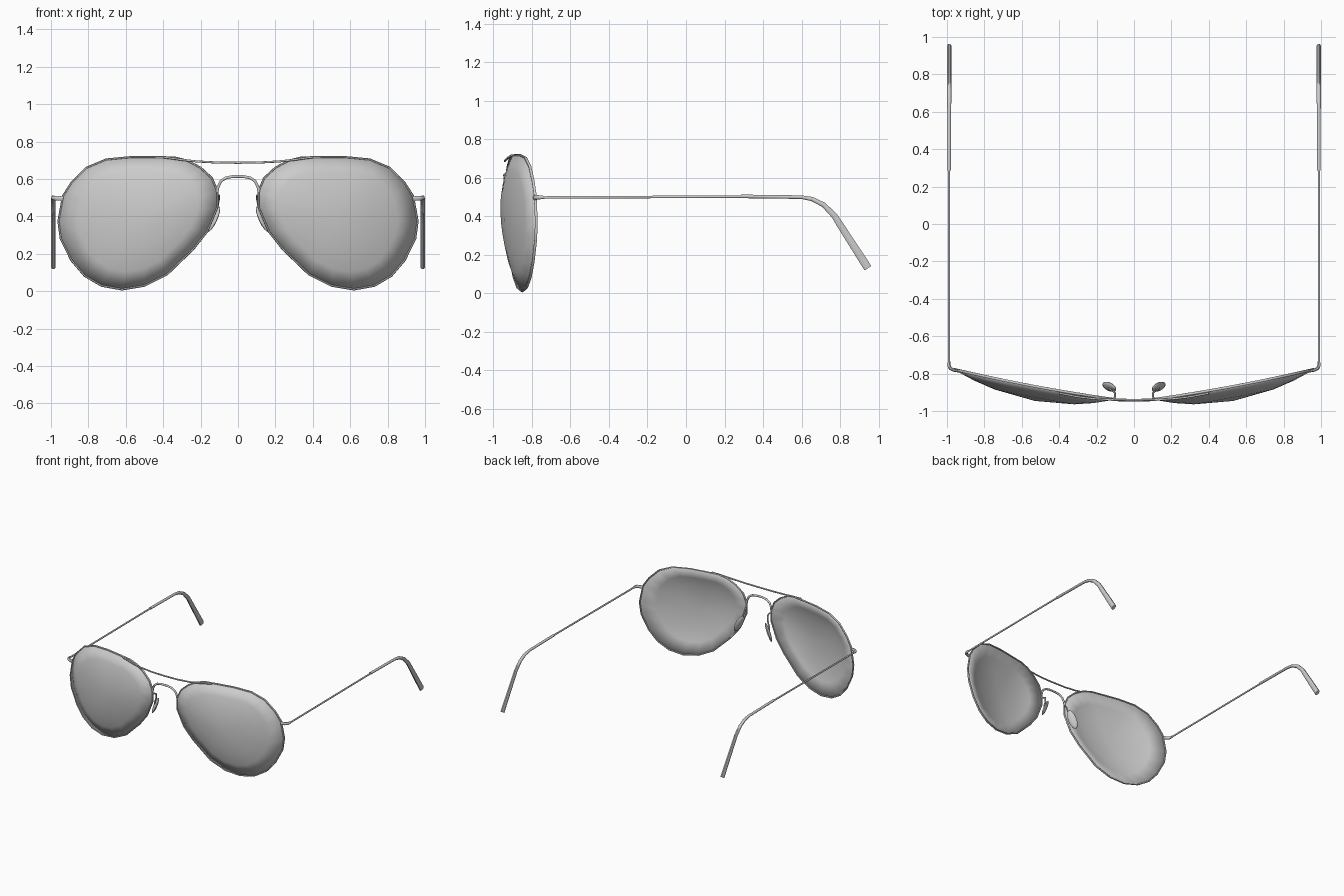
import bpy, bmesh, math
from mathutils import Vector, Matrix

if "Cube" in bpy.data.objects:
    bpy.data.objects.remove(bpy.data.objects["Cube"])


def finish(name, bm, mirror=True, angle=50):
    bmesh.ops.recalc_face_normals(bm, faces=bm.faces[:])
    me = bpy.data.meshes.new(name)
    bm.to_mesh(me)
    bm.free()
    ob = bpy.data.objects.new(name, me)
    bpy.context.collection.objects.link(ob)
    bpy.ops.object.select_all(action='DESELECT')
    ob.select_set(True)
    bpy.context.view_layer.objects.active = ob
    bpy.ops.object.shade_smooth_by_angle(angle=math.radians(angle))
    if mirror:
        ob.modifiers.new("mirror", 'MIRROR').use_mirror_merge = False
    return ob


def sweep(name, pts, sizes, ref, sides=8, closed=False, mirror=True):
    """Sweep an oval along pts; sizes are (half along ref, half across)."""
    pts = [Vector(p) for p in pts]
    n = len(pts)
    if isinstance(sizes, tuple):
        sizes = [sizes] * n
    bm, rings = bmesh.new(), []
    for i, p in enumerate(pts):
        a = pts[(i - 1) % n] if closed or i else p
        b = pts[(i + 1) % n] if closed or i < n - 1 else p
        t = ((p - a).normalized() + (b - p).normalized()).normalized()
        across = t.cross(Vector(ref)).normalized()
        up = across.cross(t)
        w, h = sizes[i]
        ring = []
        for k in range(sides):
            f = 2 * math.pi * (k + .5) / sides
            ring.append(bm.verts.new(p + up * w * math.cos(f) + across * h * math.sin(f)))
        rings.append(ring)
    for i in range(n if closed else n - 1):
        r, s = rings[i], rings[(i + 1) % n]
        for k in range(sides):
            m = (k + 1) % sides
            bm.faces.new((r[k], r[m], s[m], s[k]))
    if not closed:
        bm.faces.new(rings[0])
        bm.faces.new(rings[-1])
    return finish(name, bm, mirror)


def both(half):
    """Complete a path that ends on the centre plane."""
    return half + [(-x, y, z) for x, y, z in reversed(half[:-1])]


# Teardrop outline and the wrap of the front
outline = [(.34, .715), (.46, .717), (.57, .717), (.705, .704), (.81, .66), (.89, .58),
           (.935, .51), (.96, .375), (.947, .28), (.89, .165), (.82, .083), (.73, .03),
           (.62, .01), (.50, .03), (.38, .09), (.24, .225), (.165, .32), (.11, .45),
           (.11, .535), (.14, .605), (.20, .66), (.27, .698)]


def wrap(x):
    return -.952 + .13 * x + .054 * x * x


# Lenses: domed fans of rings
bm = bmesh.new()
cx, cz, bulge = .53, .39, .075
rings = []
for r in (1, .75, .5):
    ring = []
    for x, z in outline:
        px, pz = cx + (x - cx) * r, cz + (z - cz) * r
        ring.append(bm.verts.new((px, wrap(px) - bulge * (1 - r * r), pz)))
    rings.append(ring)
centre = bm.verts.new((cx, wrap(cx) - bulge, cz))
n = len(outline)
for i in range(n):
    j = (i + 1) % n
    for a, b in zip(rings, rings[1:]):
        bm.faces.new((a[i], a[j], b[j], b[i]))
    bm.faces.new((rings[-1][i], rings[-1][j], centre))
lens = finish("lenses", bm)
sol = lens.modifiers.new("thickness", 'SOLIDIFY')
sol.thickness, sol.offset = .006, 0

# Wire rims
sweep("rims", [(x, wrap(x), z) for x, z in outline], (.008, .006), (0, 1, 0), 6, True)

# Brow bar and nose bridge
sweep("brow_bar", both([(.40, -.905, .717), (.30, -.924, .703), (.22, -.934, .694),
                        (.11, -.94, .688), (0, -.941, .687)]),
      (.006, .006), (0, 1, 0), mirror=False)
sweep("bridge", both([(.112, -.937, .53), (.106, -.938, .56), (.092, -.94, .588),
                      (.065, -.941, .606), (.03, -.942, .613), (0, -.942, .614)]),
      (.008, .008), (0, 1, 0), mirror=False)

# Nose pads and their arms
bm = bmesh.new()
bmesh.ops.create_uvsphere(bm, u_segments=12, v_segments=8, radius=1)
long_axis = Vector((.42, .05, -.9)).normalized()
flat = Vector((-.75, .55, -.32))
flat = (flat - long_axis * flat.dot(long_axis)).normalized()
wide = long_axis.cross(flat)
rot = Matrix((wide, flat, long_axis)).transposed().to_4x4()
bmesh.ops.transform(bm, verts=bm.verts[:], matrix=Matrix.Translation((.132, -.87, .385))
                    @ rot @ Matrix.Diagonal((.032, .013, .075, 1)))
finish("nose_pads", bm)
sweep("pad_arms", [(.112, -.938, .51), (.102, -.925, .512), (.101, -.905, .50),
                   (.108, -.895, .46), (.125, -.888, .42), (.135, -.875, .395)],
      (.006, .006), (1, 0, 0), 6)

# Hinges wrapping round to the temples
sweep("hinges", [(.935, -.788, .495), (.965, -.781, .497), (.982, -.772, .498),
                 (.989, -.757, .498), (.989, -.735, .498)],
      [(.013, .007), (.013, .009), (.012, .01), (.011, .009), (.008, .007)], (0, 0, 1))

# Thin temples and flattened ear tips
sweep("temples", [(.989, -.76, .497), (.989, .30, .502)], (.006, .007), (1, 0, 0))
sweep("ear_tips", [(.988, .285, .503), (.988, .60, .499), (.988, .655, .489),
                   (.988, .715, .459), (.988, .77, .403), (.988, .80, .356),
                   (.988, .945, .13)],
      [(.011, .01), (.011, .010), (.012, .012), (.012, .014), (.012, .017),
       (.012, .019), (.013, .023)], (1, 0, 0))
